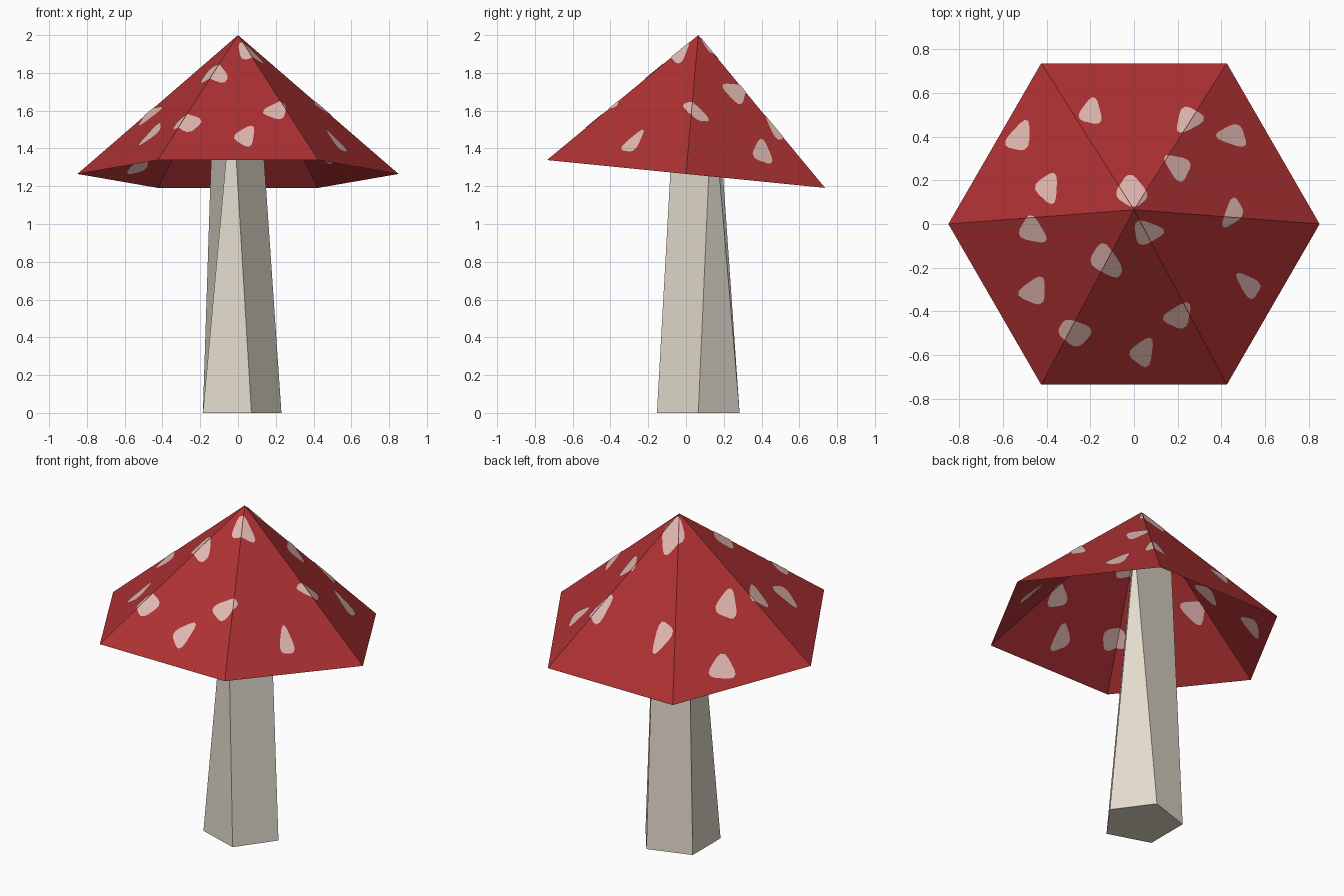
import bpy, bmesh, math
from mathutils import Vector

if "Cube" in bpy.data.objects:
    bpy.data.objects.remove(bpy.data.objects["Cube"])


def material(name, rgb):
    m = bpy.data.materials.new(name)
    m.diffuse_color = [((c / 255 + 0.055) / 1.055) ** 2.4 for c in rgb] + [1]
    m.use_nodes = True
    m.node_tree.nodes["Principled BSDF"].inputs["Base Color"].default_value = m.diffuse_color
    return m


def add_object(name, bm, mat):
    mesh = bpy.data.meshes.new(name)
    bm.to_mesh(mesh)
    bm.free()
    mesh.materials.append(mat)
    obj = bpy.data.objects.new(name, mesh)
    bpy.context.collection.objects.link(obj)
    return obj


def ring(n, radius, cx, cy, z, start=0):
    return [Vector((cx + radius * math.cos(start + math.tau * i / n),
                    cy + radius * math.sin(start + math.tau * i / n), z)) for i in range(n)]


red = material("cap red", (174, 49, 51))
pale = material("spot pale pink", (226, 184, 177))
cream = material("stem cream", (226, 218, 204))

# Cap: open six-sided cone whose rim tips down towards the back
apex = Vector((0, 0.065, 2.0))
rim = ring(6, 0.85, 0, 0, 1.265)
for p in rim:
    p.z -= 0.1 * p.y
bm = bmesh.new()
top = bm.verts.new(apex)
rv = [bm.verts.new(p) for p in rim]
for i in range(6):
    bm.faces.new((top, rv[i], rv[(i + 1) % 6]))
add_object("cap", bm, red)

# Stem: five-sided foot tapering to a three-sided top
bm = bmesh.new()
foot = [bm.verts.new(p) for p in ring(5, 0.23, 0, 0.065, 0)]
head = [bm.verts.new(p) for p in ring(3, 0.142, -0.016, 0.082, 1.7, math.radians(24))]
link = [0, 0, 1, 2, 2]  # head corner reached from each foot corner
for i in range(5):
    j = (i + 1) % 5
    face = [foot[i], foot[j], head[link[j]]]
    if link[i] != link[j]:
        face.append(head[link[i]])
    bm.faces.new(face)
bm.faces.new(foot[::-1])
bm.faces.new(head)
add_object("stem", bm, cream)

# Spots: corner outlines seen from above, in hundredths of a unit
SPOTS = [
    [(-18, 60), (-27, 48), (-14, 45)], [(-48, 50), (-48, 33), (-61, 36)],
    [(-35, 25), (-36, 7), (-47, 17)], [(-47, 6), (-54, -6), (-38, -9)],
    [(22, 55), (34, 48), (19, 40)], [(48, 47), (52, 34), (35, 40)],
    [(12, 32), (27, 29), (21, 17)], [(-2, 24), (-9, 13), (0, 7), (7, 13)],
    [(45, 14), (51, 4), (39, -3)], [(0, 3), (16, -3), (2, -11)],
    [(-14, -7), (-21, -18), (-8, -25), (-5, -20)], [(-41, -22), (-55, -32), (-41, -38)],
    [(45, -21), (59, -27), (53, -36)], [(26, -34), (11, -43), (24, -49)],
    [(-31, -43), (-35, -50), (-26, -57), (-18, -48)], [(9, -50), (-4, -59), (7, -67)],
]


def rounded(corners):
    pts = [Vector((x / 100, y / 100, 0)) for x, y in corners]
    mid = sum(pts, Vector()) / len(pts)
    pts = [mid + (p - mid) * 1.06 for p in pts]
    for _ in range(2):
        pts = [a.lerp(b, t) for a, b in zip(pts, pts[1:] + pts[:1]) for t in (0.2, 0.8)]
    return pts


# Each outline is trimmed to the cap faces it crosses and laid on both sides
spots = bmesh.new()
base = Vector((apex.x, apex.y, 0))
for corners in SPOTS:
    outline = rounded(corners)
    for i in range(6):
        p, q = rim[i] - apex, rim[(i + 1) % 6] - apex
        normal = p.cross(q).normalized()
        if normal.z < 0:
            normal.negate()
        piece = bmesh.new()
        piece.faces.new([piece.verts.new(v) for v in outline])
        for d, inner in ((p, True), (q, False)):
            bmesh.ops.bisect_plane(piece, geom=piece.verts[:] + piece.edges[:] + piece.faces[:],
                                   plane_co=base, plane_no=Vector((-d.y, d.x, 0)),
                                   clear_inner=inner, clear_outer=not inner)
        for f in piece.faces:
            pts = []
            for v in f.verts:
                r = v.co - base
                z = apex.z - (normal.x * r.x + normal.y * r.y) / normal.z
                pts.append(Vector((v.co.x, v.co.y, z)))
            for side in (1, -1):
                face = spots.faces.new([spots.verts.new(c + normal * 0.003 * side) for c in pts])
                face.normal_update()
                if face.normal.dot(normal) * side < 0:
                    face.normal_flip()
        piece.free()
add_object("cap_spots", spots, pale)
